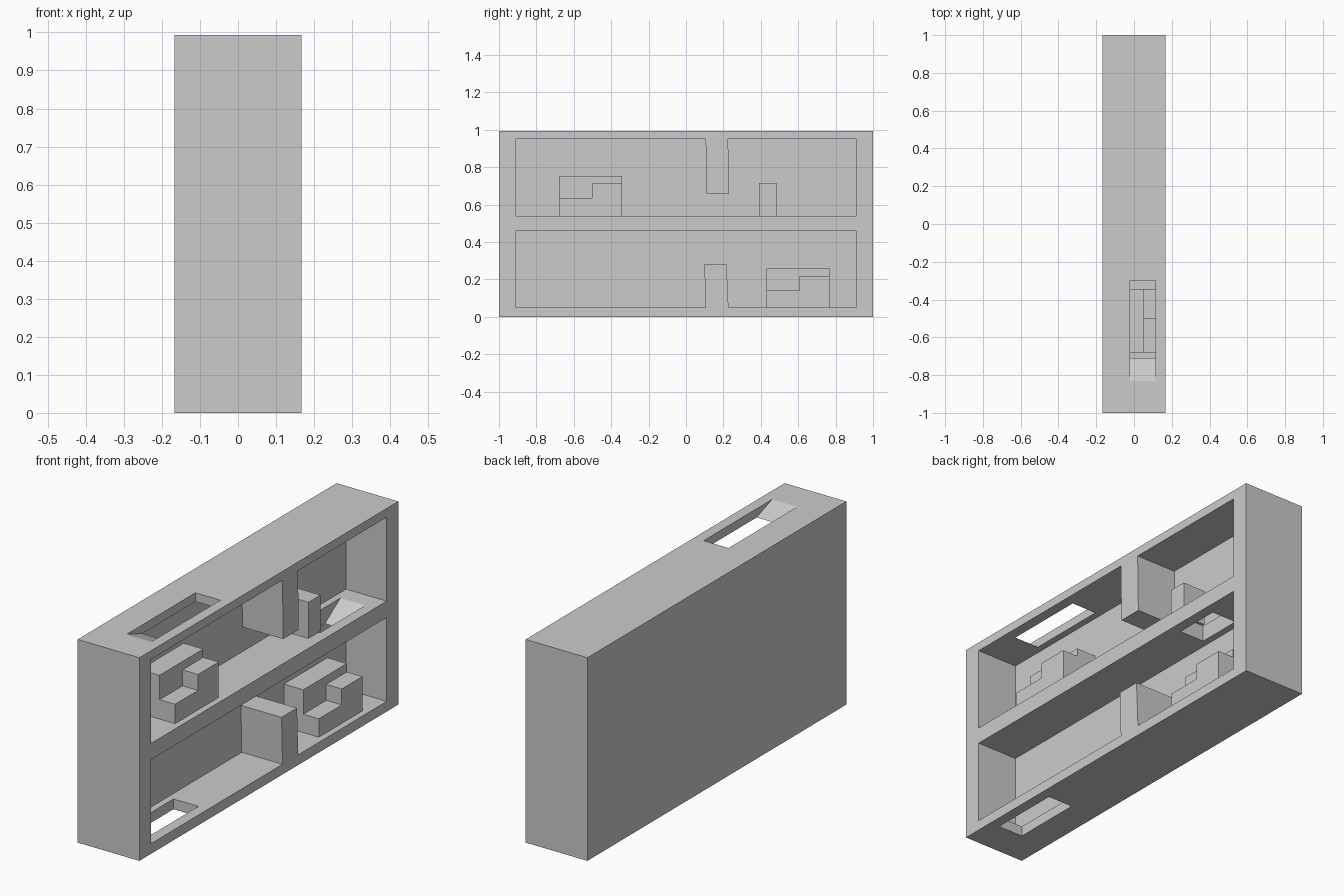
import bpy, bmesh

if "Cube" in bpy.data.objects:
    bpy.data.objects.remove(bpy.data.objects["Cube"])

FRONT = 0.167          # open side of the cabinet (+x)
BACK = -0.053          # inner face of the back wall
HOLE_X = (-0.02, 0.115)


def prism(name, profile, x0, x1):
    """Extrude a (y, z) outline along x."""
    bm = bmesh.new()
    face = bm.faces.new([bm.verts.new((x0, y, z)) for y, z in profile])
    res = bmesh.ops.extrude_face_region(bm, geom=[face])
    verts = [g for g in res["geom"] if isinstance(g, bmesh.types.BMVert)]
    bmesh.ops.translate(bm, verts=verts, vec=(x1 - x0, 0, 0))
    bmesh.ops.recalc_face_normals(bm, faces=bm.faces)
    mesh = bpy.data.meshes.new(name)
    bm.to_mesh(mesh)
    bm.free()
    ob = bpy.data.objects.new(name, mesh)
    bpy.context.collection.objects.link(ob)
    return ob


def rect(y0, y1, z0, z1):
    return [(y0, z0), (y1, z0), (y1, z1), (y0, z1)]


def cut(target, cutter):
    mod = target.modifiers.new("cut", 'BOOLEAN')
    mod.operation = 'DIFFERENCE'
    mod.solver = 'EXACT'
    mod.object = cutter
    bpy.context.view_layer.objects.active = target
    bpy.ops.object.modifier_apply(modifier=mod.name)
    bpy.data.objects.remove(cutter)


# outer shell with two open-fronted rooms
shell = prism("shell", rect(-1, 1, 0, 0.993), -FRONT, FRONT)
for z0, z1 in ((0.05, 0.46), (0.54, 0.95)):
    cut(shell, prism("room_cutter", rect(-0.91, 0.91, z0, z1), BACK, FRONT + 0.1))

# roof hatch, middle hatch (each with a sloped end) and plain floor hatch
hatches = (
    [(-0.30, 0.94), (-0.682, 0.94), (-0.71, 0.95), (-0.83, 0.993), (-0.83, 1.05), (-0.30, 1.05)],
    [(0.47, 0.45), (0.685, 0.45), (0.70, 0.46), (0.82, 0.54), (0.82, 0.56), (0.47, 0.56)],
    rect(-0.825, -0.47, -0.05, 0.08),
)
for outline in hatches:
    cut(shell, prism("hatch_cutter", outline, *HOLE_X))

# slightly skewed partial dividers
prism("upper_divider", [(0.11, 0.66), (0.23, 0.66), (0.225, 0.95), (0.105, 0.95)], BACK, FRONT)
prism("lower_divider", [(0.105, 0.05), (0.227, 0.05), (0.217, 0.282), (0.098, 0.282)], BACK, FRONT)

# stepped seats: tall back, low seat and raised side block
for label, y, floor, base in (("upper", -0.68, 0.54, 0.545), ("lower", 0.43, 0.05, 0.05)):
    prism(label + "_seat_back", rect(y, y + 0.337, floor, base + 0.209), BACK, 0.052)
    step = [(y, floor), (y + 0.337, floor), (y + 0.337, base + 0.168),
            (y + 0.177, base + 0.168), (y + 0.177, base + 0.09), (y, base + 0.09)]
    prism(label + "_seat_step", step, 0.052, 0.136)

# small block on the upper floor
prism("upper_block", rect(0.39, 0.483, 0.54, 0.717), -0.016, 0.107)
